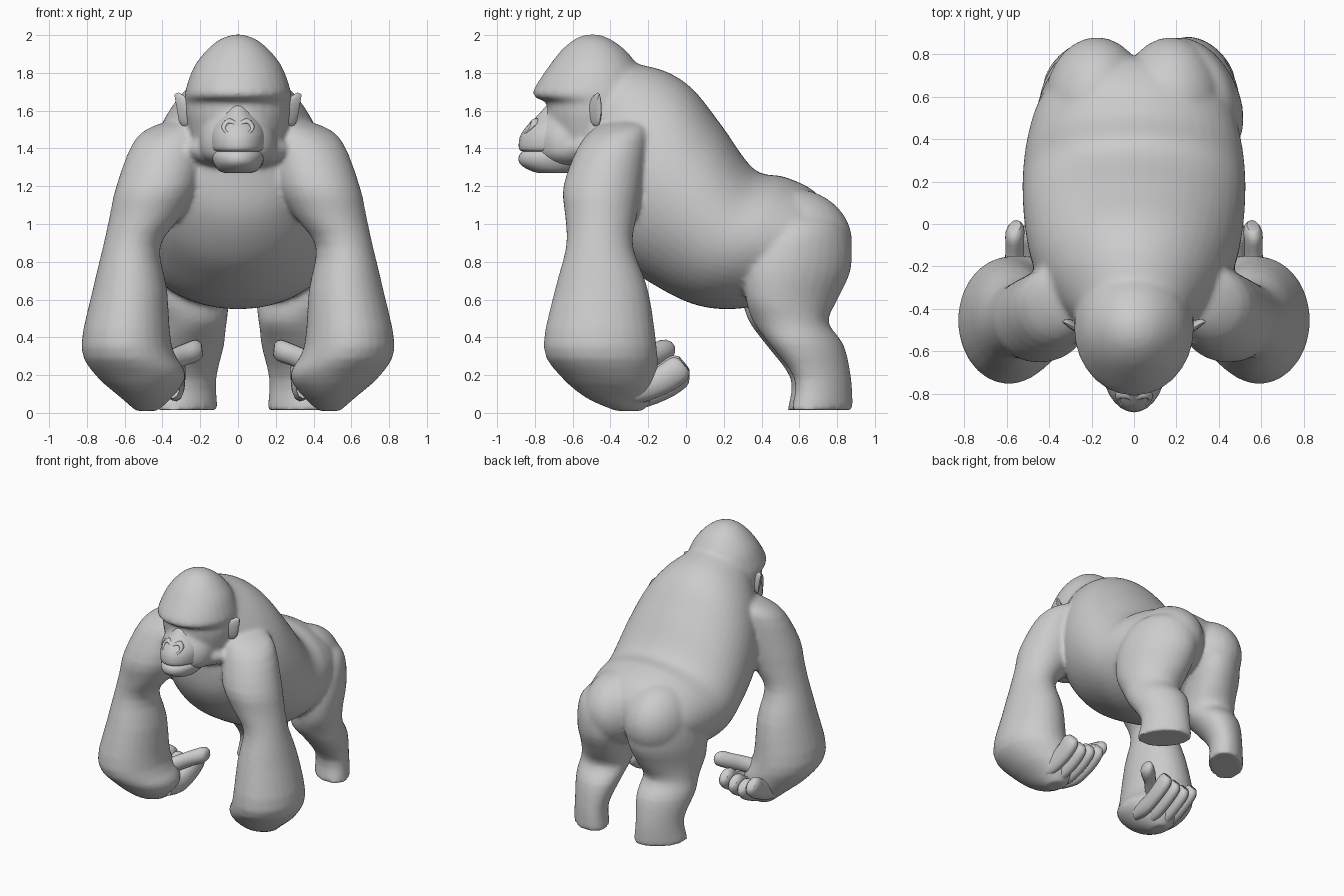
import bpy, bmesh, math
from mathutils import Vector

if "Cube" in bpy.data.objects:
    bpy.data.objects.remove(bpy.data.objects["Cube"])

fur = bpy.data.materials.new("grey_fur")
fur.diffuse_color = (0.6, 0.6, 0.6, 1)
fur.use_nodes = True
fur.node_tree.nodes["Principled BSDF"].inputs["Base Color"].default_value = fur.diffuse_color


def ring(c, u, v, n=28):
    c, u, v = Vector(c), Vector(u), Vector(v)
    return [c + u * math.cos(2 * math.pi * i / n) + v * math.sin(2 * math.pi * i / n)
            for i in range(n)]


def flat(x0, x1, y0, y1, z, dz=0):
    """Horizontal ring from its extents; dz raises the rear edge."""
    return ring(((x0 + x1) / 2, (y0 + y1) / 2, z), ((x1 - x0) / 2, 0, 0), (0, (y1 - y0) / 2, dz))


def loft(name, rings, steps=3, mirror=False, angle=50):
    """Smooth skin through rings, with closed ends."""
    def cr(p0, p1, p2, p3, t):
        return 0.5 * (2 * p1 + (p2 - p0) * t + (2 * p0 - 5 * p1 + 4 * p2 - p3) * t * t
                      + (3 * p1 - p0 - 3 * p2 + p3) * t ** 3)
    m, n = len(rings), len(rings[0])
    skin, made = [], []
    for i in range(m - 1):
        a, b, c, d = rings[max(i - 1, 0)], rings[i], rings[i + 1], rings[min(i + 2, m - 1)]
        for s in range(steps):
            skin.append([cr(a[k], b[k], c[k], d[k], s / steps) for k in range(n)])
    skin.append(rings[-1])
    for side in ((1, -1) if mirror else (1,)):
        bm = bmesh.new()
        vs = [[bm.verts.new((p.x * side, p.y, p.z)) for p in r] for r in skin]
        for r, q in zip(vs, vs[1:]):
            for k in range(n):
                bm.faces.new((r[k], r[(k + 1) % n], q[(k + 1) % n], q[k]))
        bm.faces.new(vs[0])
        bm.faces.new(vs[-1])
        bmesh.ops.recalc_face_normals(bm, faces=bm.faces[:])
        label = name + ("" if not mirror else "_right" if side > 0 else "_left")
        me = bpy.data.meshes.new(label)
        bm.to_mesh(me)
        bm.free()
        me.materials.append(fur)
        ob = bpy.data.objects.new(label, me)
        bpy.context.collection.objects.link(ob)
        select([ob])
        bpy.ops.object.shade_smooth_by_angle(angle=math.radians(angle))
        made.append(ob)
    return made


def select(obs):
    bpy.ops.object.select_all(action='DESELECT')
    for o in obs:
        o.select_set(True)
    bpy.context.view_layer.objects.active = obs[0]


def tube(name, path, wide, high, side, tip=0.6):
    """Finger-like loft along a path that runs in direction `side` across."""
    pts, rings = [Vector(p) for p in path], []
    for i, p in enumerate(pts):
        d = (pts[min(i + 1, len(pts) - 1)] - pts[max(i - 1, 0)]).normalized()
        u = Vector(side).normalized()
        w = d.cross(u).normalized()
        f = tip if i == len(pts) - 1 else 1
        rings.append(ring(p, u * wide * f, w * high * f, 12))
    return loft(name, rings, 3, True)


# Torso: back point, belly point and half width from neck to rump
torso = []
for ty, tz, by, bz, w in [
        (-.46, 1.93, -.56, 1.55, .14), (-.36, 1.895, -.56, 1.42, .23), (-.26, 1.85, -.56, 1.28, .31),
        (-.10, 1.805, -.52, 1.04, .41), (.04, 1.71, -.38, .83, .48), (.19, 1.52, -.19, .69, .515),
        (.36, 1.29, .04, .575, .525), (.52, 1.25, .26, .55, .505), (.67, 1.18, .47, .60, .45),
        (.77, 1.06, .60, .70, .35), (.79, .94, .70, .78, .17)]:
    torso.append(ring((0, (ty + by) / 2, (tz + bz) / 2), (w, 0, 0), (0, (ty - by) / 2, (tz - bz) / 2), 48))
body = loft("torso", torso, 5)

# Rump lobes either side of the cleft
body += loft("rump", [ring((.175, .55, .905 + .285 * math.sin(a)), (.25 * math.cos(a), 0, 0),
                           (0, .33 * math.cos(a), 0))
                      for a in [math.radians(d) for d in range(-85, 86, 17)]], mirror=True)

# Head: crown, brow ledge and face
body += loft("head", [flat(-w, w, f, b, z) for z, f, b, w in [
    (1.31, -.62, -.36, .17), (1.37, -.66, -.28, .235), (1.47, -.71, -.22, .255), (1.58, -.735, -.17, .28),
    (1.645, -.74, -.17, .28), (1.67, -.80, -.18, .282), (1.715, -.805, -.19, .277),
    (1.83, -.73, -.25, .235), (1.92, -.66, -.32, .167), (1.978, -.59, -.40, .095),
    (2.003, -.53, -.46, .025)]])

# Snout base blending the muzzle into the cheeks
body += loft("snout_base", [flat(-w, w, f, -.45, z) for z, f, w in [
    (1.31, -.73, .13), (1.36, -.79, .19), (1.45, -.80, .20), (1.53, -.78, .17), (1.62, -.73, .09)]])

# Jaw flare on each cheek
body += loft("cheek", [ring((x, y, z), (0, a, 0), (0, 0, b), 14) for x, y, z, a, b in [
    (.10, -.56, 1.40, .13, .10), (.19, -.54, 1.395, .10, .075), (.275, -.51, 1.395, .045, .03)]],
    mirror=True)

# Arms from shoulder to fist
body += loft("arm", [flat(x0, x1, y0, y1, z, dz) for z, x0, x1, y0, y1, dz in [
    (1.555, .20, .28, -.42, -.26, .01), (1.525, .17, .42, -.49, -.22, .02), (1.44, .18, .55, -.57, -.20, .03),
    (1.20, .215, .645, -.65, -.23, 0), (1.04, .30, .68, -.64, -.26, 0), (.88, .412, .715, -.635, -.28, 0),
    (.65, .375, .77, -.695, -.20, 0), (.35, .35, .83, -.755, -.155, 0), (.20, .275, .755, -.67, -.15, 0),
    (.08, .35, .62, -.53, -.17, 0), (.01, .43, .54, -.37, -.23, 0)]], mirror=True)


# Legs: turned outward, so the rings are yawed ellipses
def leg(name, sx, dx, dy):
    rings = []
    for z, cx, cy, a, b, yaw in [
            (.015, .30, .715, .195, .125, 45), (.18, .295, .72, .175, .12, 45), (.36, .29, .635, .215, .165, 50),
            (.48, .28, .55, .205, .185, 58), (.60, .28, .555, .26, .185, 60), (.75, .27, .585, .30, .20, 62),
            (.90, .25, .60, .285, .205, 62), (1.00, .235, .61, .22, .18, 62), (1.06, .22, .61, .13, .11, 62)]:
        t = math.radians(yaw)
        u = (-math.cos(t) * sx * a, math.sin(t) * a, 0)
        v = (math.sin(t) * sx * b, math.cos(t) * b, 0)
        rings.append(ring((sx * (cx + dx), cy + dy, z), u, v))
    return loft(name, rings)


body += leg("leg_right", 1, .02, .005) + leg("leg_left", -1, -.03, -.015)

# Fuse the main masses into one continuous skin
select(body)
bpy.ops.object.join()
skin = bpy.context.view_layer.objects.active
skin.name = "body"
fuse = skin.modifiers.new("fuse", 'REMESH')
fuse.mode = 'VOXEL'
fuse.voxel_size = 0.015
fuse.use_smooth_shade = True
soften = skin.modifiers.new("soften", 'SMOOTH')
soften.factor = 0.5
soften.iterations = 8
for mod in ("fuse", "soften"):
    bpy.ops.object.modifier_apply(modifier=mod)
if not skin.data.materials:
    skin.data.materials.append(fur)
bpy.ops.object.shade_smooth_by_angle(angle=math.radians(50))

# Muzzle and lower jaw, meeting at the mouth line
loft("muzzle", [flat(-w, w, f, -.45, z) for z, f, w in [
    (1.385, -.865, .13), (1.40, -.885, .145), (1.46, -.88, .15), (1.51, -.85, .14),
    (1.56, -.80, .11), (1.63, -.735, .055)]])
loft("lower_jaw", [flat(-w, w, f, b, z) for z, f, b, w in [
    (1.27, -.78, -.60, .07), (1.285, -.83, -.55, .105), (1.32, -.88, -.48, .13),
    (1.36, -.885, -.45, .14), (1.385, -.865, -.45, .13)]])

# Nostril wings, sunk into the muzzle
tube("nostril", [(.015, -.81, 1.53), (.05, -.80, 1.545), (.075, -.81, 1.515), (.06, -.845, 1.485)],
     .022, .014, (0, 1, .3))

# Ears
loft("ear", [ring((x, y, z), (0, a, 0), (.012, 0, b), 16) for x, y, z, a, b in [
    (.25, -.50, 1.59, .025, .07), (.30, -.47, 1.605, .022, .09), (.325, -.46, 1.615, .01, .07)]],
    mirror=True)

# Four curled fingers and a thumb on each hand
for i, (x, low) in enumerate([(.325, .04), (.405, .015), (.485, 0), (.56, .03)]):
    tube("finger_%d" % (i + 1), [(x + .03, -.38, .11 + low), (x + .01, -.26, .095 + low),
                                 (x, -.13, .14 + low), (x, -.04, .20 + low), (x, -.01, .225 + low)],
         .046, .075, (1, 0, -.15))
tube("thumb", [(.42, -.28, .25), (.35, -.23, .28), (.28, -.16, .31), (.22, -.12, .33), (.19, -.115, .335)],
     .065, .058, (0, .9, .3))
